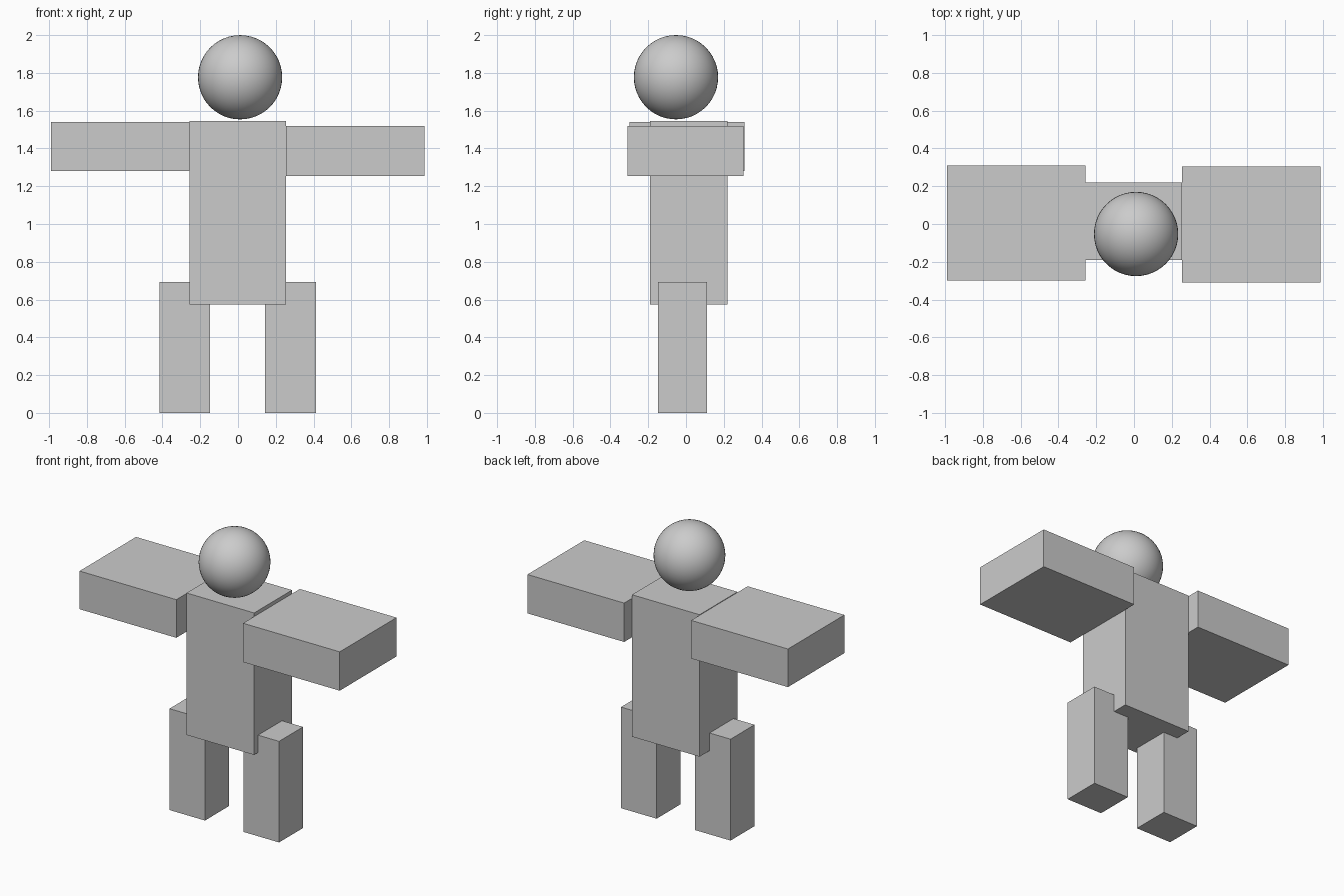
import bpy
from mathutils import Vector

if "Cube" in bpy.data.objects:
    bpy.data.objects.remove(bpy.data.objects["Cube"])

grey = bpy.data.materials.new("plain grey")
grey.diffuse_color = (0.6, 0.6, 0.6, 1)
grey.use_nodes = True
grey.node_tree.nodes["Principled BSDF"].inputs["Base Color"].default_value = grey.diffuse_color


def box(name, low, high):
    """Box between two opposite corners."""
    low, high = Vector(low), Vector(high)
    bpy.ops.mesh.primitive_cube_add(size=1, location=(low + high) / 2)
    ob = bpy.context.object
    ob.name = name
    ob.scale = high - low
    bpy.ops.object.transform_apply(location=False, rotation=False, scale=True)
    ob.data.materials.append(grey)


# Torso
box("torso", (-0.257, -0.19, 0.573), (0.255, 0.22, 1.545))

# Arms, stretched sideways and slightly uneven in height
box("left_arm", (-0.99, -0.30, 1.28), (-0.257, 0.311, 1.541))
box("right_arm", (0.255, -0.309, 1.254), (0.987, 0.305, 1.52))

# Legs, overlapping the lower torso
box("left_leg", (-0.416, -0.147, 0.0), (-0.147, 0.112, 0.694))
box("right_leg", (0.144, -0.147, 0.0), (0.414, 0.112, 0.692))

# Head, floating just above the torso
bpy.ops.mesh.primitive_uv_sphere_add(segments=48, ring_count=24, radius=0.223,
                                     location=(0.011, -0.053, 1.777))
head = bpy.context.object
head.name = "head"
head.data.materials.append(grey)
bpy.ops.object.shade_smooth()
